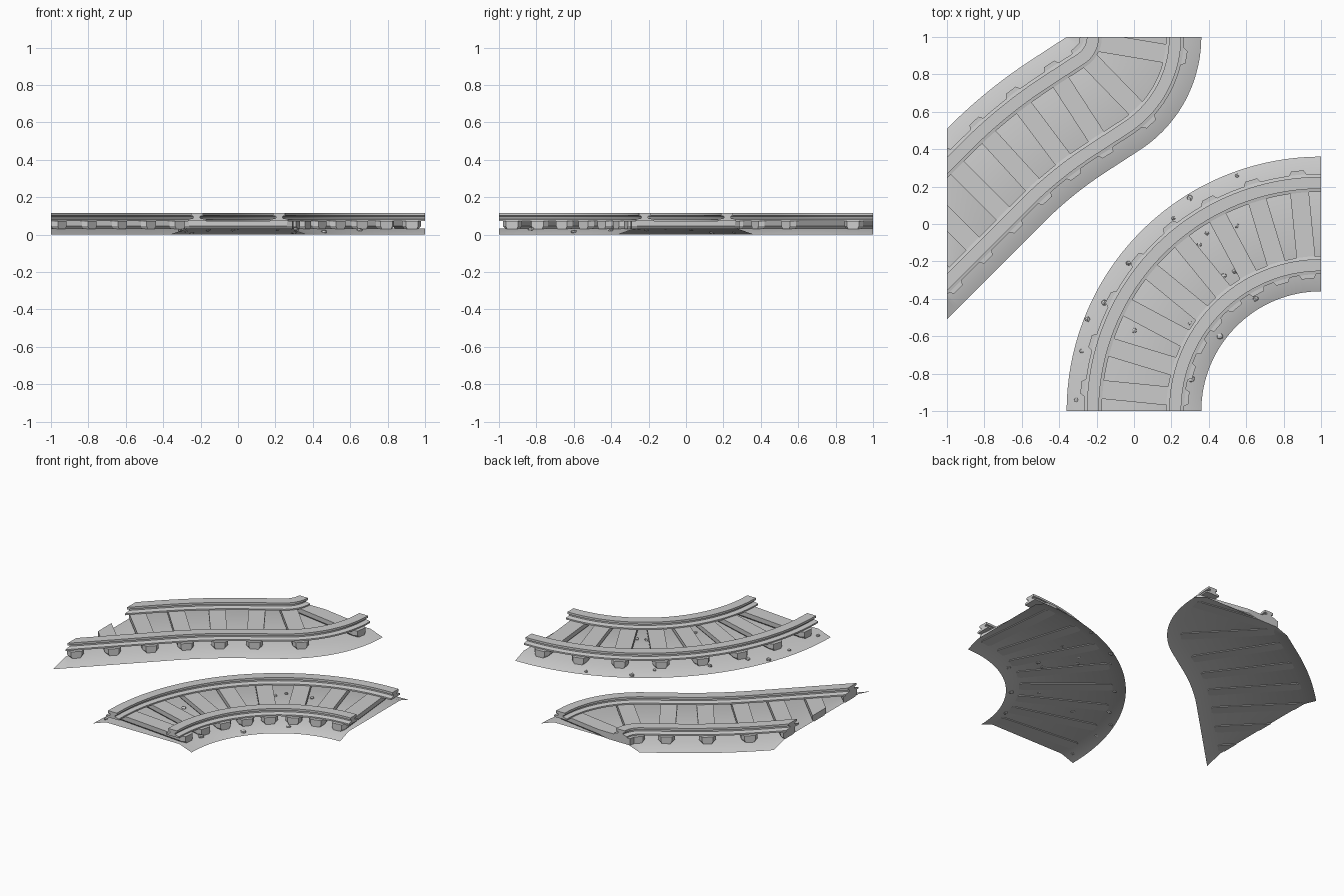
import bpy, bmesh, math, random
from mathutils import Vector, Matrix

random.seed(4)
cube = bpy.data.objects.get("Cube")
if cube:
    bpy.data.objects.remove(cube)

grey = bpy.data.materials.new("stone_grey")
grey.use_nodes = True
COLOR = (0.6, 0.6, 0.6, 1)
grey.diffuse_color = COLOR
grey.node_tree.nodes["Principled BSDF"].inputs["Base Color"].default_value = COLOR


def finish(name, bm, smooth=True):
    """Turn a bmesh into a named object."""
    mesh = bpy.data.meshes.new(name)
    bm.to_mesh(mesh)
    bm.free()
    mesh.materials.append(grey)
    obj = bpy.data.objects.new(name, mesh)
    bpy.context.collection.objects.link(obj)
    if smooth:
        bpy.ops.object.select_all(action='DESELECT')
        obj.select_set(True)
        bpy.context.view_layer.objects.active = obj
        bpy.ops.object.shade_smooth_by_angle(angle=math.radians(25))


def trace(x, y, heading, segments, step=0.02):
    """Walk a path of (length, turn in degrees) pieces; return its frames."""
    pos, ang = Vector((x, y, 0)), math.radians(heading)
    frames = [(pos.copy(), ang)]
    for length, turn in segments:
        n = math.ceil(length / step)
        d = math.radians(turn) / n
        for _ in range(n):
            chord = ang + d / 2
            pos += Vector((math.cos(chord), math.sin(chord), 0)) * length / n
            ang += d
            frames.append((pos.copy(), ang))
    return frames


def place(frame, side, z):
    pos, ang = frame
    return pos + Vector((-math.sin(ang) * side, math.cos(ang) * side, z))


def frame_at(frames, s):
    for a, b in zip(frames, frames[1:]):
        length = (b[0] - a[0]).length
        if s <= length:
            t = s / length
            return a[0].lerp(b[0], t), a[1] + (b[1] - a[1]) * t
        s -= length
    return frames[-1]


def clip(bm, fill):
    """Trim at the tile borders."""
    for axis in (Vector((-1, 0, 0)), Vector((0, 1, 0))):
        cut = bmesh.ops.bisect_plane(bm, geom=bm.verts[:] + bm.edges[:] + bm.faces[:],
                                     plane_co=axis, plane_no=axis, clear_outer=True)
        edges = [e for e in cut["geom_cut"] if isinstance(e, bmesh.types.BMEdge) and e.is_boundary]
        if fill and edges:
            bmesh.ops.holes_fill(bm, edges=edges, sides=0)


def sweep(name, frames, profile, closed):
    bm = bmesh.new()
    rings = [[bm.verts.new(place(f, s, z)) for s, z in profile] for f in frames]
    count = len(profile)
    for a, b in zip(rings, rings[1:]):
        for i in range(count if closed else count - 1):
            j = (i + 1) % count
            bm.faces.new((a[i], b[i], b[j], a[j]))
    if closed:
        bm.faces.new(rings[0])
        bm.faces.new(rings[-1])
        bmesh.ops.recalc_face_normals(bm, faces=bm.faces[:])
    bmesh.ops.remove_doubles(bm, verts=bm.verts[:], dist=0.0005)
    clip(bm, closed)
    if not closed:
        for f in bm.faces:
            f.normal_update()
            if f.normal.z < 0:
                f.normal_flip()
    finish(name, bm)


def sleeper(name, frame):
    """Plank with chamfered ends and a narrower underside."""
    bm = bmesh.new()
    quarter = ((0.05, 0.262), (0.033, 0.29))
    plan = [(u, v) for u, v in quarter] + [(-u, v) for u, v in reversed(quarter)]
    plan += [(-u, -v) for u, v in plan]
    rings = []
    for z, k in ((0.03, 0.75), (0.045, 1), (0.074, 1)):
        ring = []
        for u, v in plan:
            p = place(frame, v, z)
            ring.append(bm.verts.new(p + Vector((math.cos(frame[1]), math.sin(frame[1]), 0)) * u * k))
        rings.append(ring)
    for a, b in zip(rings, rings[1:]):
        for i in range(len(plan)):
            j = (i + 1) % len(plan)
            bm.faces.new((a[i], a[j], b[j], b[i]))
    bm.faces.new(rings[0])
    bm.faces.new(rings[-1])
    bmesh.ops.recalc_face_normals(bm, faces=bm.faces[:])
    clip(bm, True)
    if bm.faces:
        finish(name, bm, False)
    else:
        bm.free()


# Cross-sections: open gravel bed and a rail with foot, web and head
BED = [(-0.36, 0.002), (-0.27, 0.034), (0.27, 0.034), (0.36, 0.002)]
half = [(0.048, 0.072), (0.048, 0.082), (0.018, 0.088), (0.018, 0.098), (0.032, 0.102), (0.032, 0.116)]
RAIL = half + [(-s, z) for s, z in reversed(half)]


def track(name, frames, first, spacing, count):
    sweep(name + "_gravel_bed", frames, BED, False)
    for side, label in ((-0.22, "right"), (0.22, "left")):
        sweep(f"{name}_{label}_rail", frames, [(s + side, z) for s, z in RAIL], True)
    for i in range(count):
        sleeper(f"{name}_sleeper_{i + 1}", frame_at(frames, first + i * spacing))


quarter_turn = math.pi / 2
track("curve", trace(0, -1, 90, [(quarter_turn, -90)]), quarter_turn / 16, quarter_turn / 8, 8)
track("bend", trace(0, 1, -90, [(0.358, -57), (0.22, 0), (0.5, 12), (0.9, 0)]), 0.06, 0.228, 8)

# Loose pebbles on the curved bed
SPOTS = [(-0.31, -0.94), (-0.28, -0.68), (-0.25, -0.51), (-0.16, -0.42), (-0.03, -0.21),
         (0.21, 0.03), (0.3, 0.14), (0.55, 0.26), (0.39, -0.05), (0.35, -0.11), (0.55, -0.01),
         (0.48, -0.28), (0.54, -0.25), (0.65, -0.4), (0.46, -0.6), (0.3, -0.53), (0, -0.57),
         (0.31, -0.83)]
for i, (x, y) in enumerate(SPOTS):
    radius = math.hypot(x - 1, y + 1)
    ground = 0.034 - max(0, abs(radius - 1) - 0.27) * 0.355
    bm = bmesh.new()
    bmesh.ops.create_icosphere(bm, subdivisions=1, radius=random.uniform(0.012, 0.02))
    for v in bm.verts:
        v.co *= random.uniform(0.75, 1.1)
        v.co.z *= 0.7
    bmesh.ops.transform(bm, matrix=Matrix.Translation((x, y, ground + 0.003)), verts=bm.verts[:])
    finish(f"pebble_{i + 1}", bm, False)
